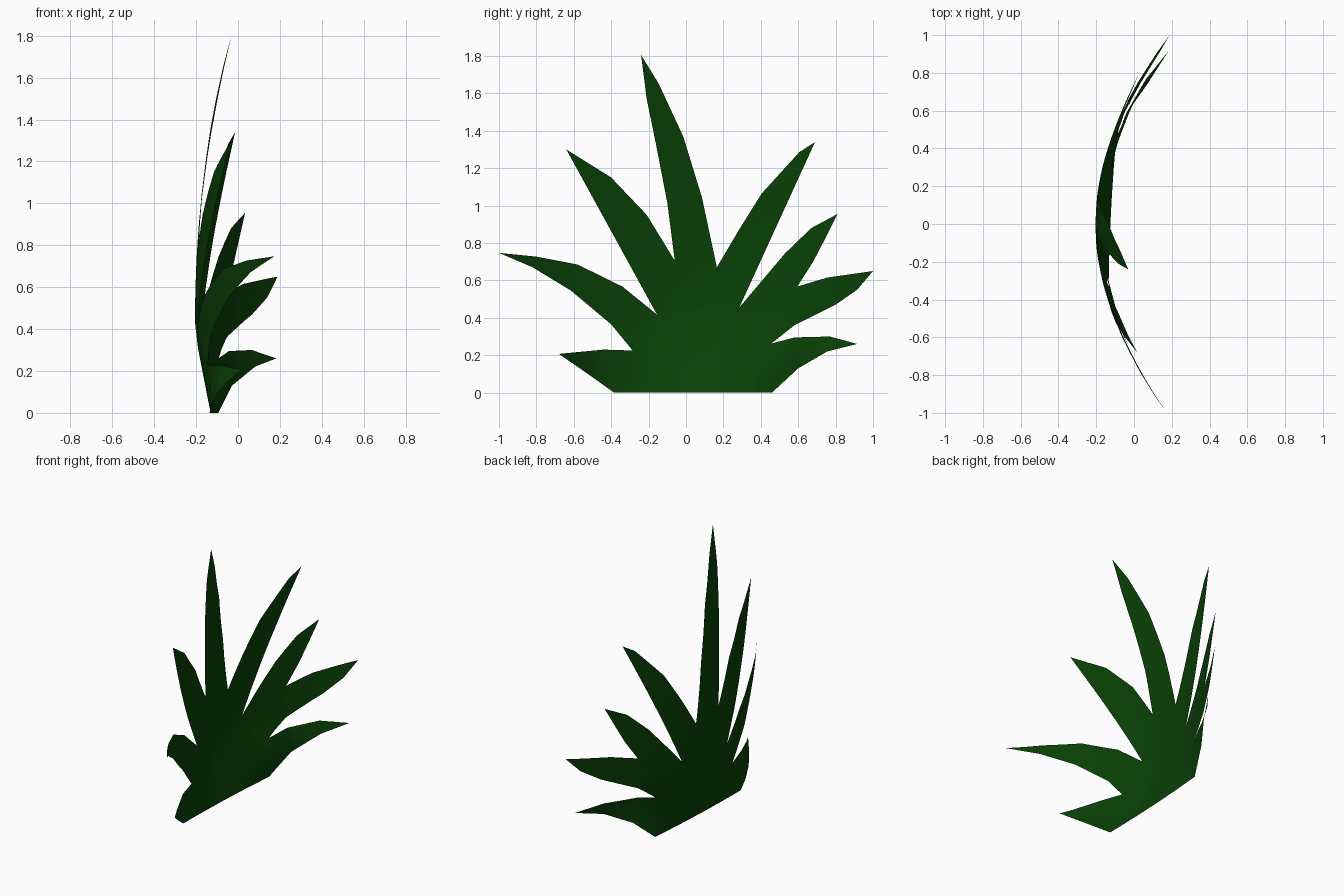
import bpy, bmesh
from mathutils import Vector

cube = bpy.data.objects.get("Cube")
if cube:
    bpy.data.objects.remove(cube, do_unlink=True)

# Dark green leaf material
mat = bpy.data.materials.new("dark green leaf")
mat.use_nodes = True
green = (0.003, 0.053, 0.002, 1.0)
mat.diffuse_color = green
bsdf = mat.node_tree.nodes["Principled BSDF"]
bsdf.inputs["Base Color"].default_value = green
bsdf.inputs["Roughness"].default_value = 0.8

# Flat (y, z) outline, one row per leaf; each row ends at the notch after the leaf
leaves = [
    [(.46, 0), (.60, .13), (.755, .22), (.915, .26), (.77, .30), (.58, .295), (.455, .262)],
    [(.58, .36), (.80, .47), (.915, .55), (1, .65), (.755, .615), (.595, .567)],
    [(.68, .70), (.75, .835), (.81, .955), (.67, .88), (.53, .745), (.285, .455)],
    [(.69, 1.34), (.605, 1.285), (.405, 1.065), (.28, .865), (.165, .67)],
    [(.085, 1.045), (-.015, 1.37), (-.145, 1.65), (-.24, 1.805), (-.21, 1.57),
     (-.16, 1.325), (-.10, 1.015), (-.06, .705)],
    [(-.21, .95), (-.40, 1.15), (-.64, 1.30), (-.155, .417)],
    [(-.34, .567), (-.58, .685), (-.80, .727), (-1, .747), (-.82, .67),
     (-.615, .545), (-.40, .365), (-.285, .225)],
    [(-.44, .23), (-.68, .207), (-.525, .10), (-.385, 0)],
]


def bend(y, z):
    """Depth of the curved leaf fan: tips curl forward, the foot is nearly straight."""
    curl = min(.43, .05 + 2 * z) - .2 * max(0, z - .45)
    foot = .08 * (max(0, .42 - z) / .42) ** 1.3
    tilt = .045 * y * max(0, 1 - z / .3)
    lean = .09 * max(0, z - .45) ** 2
    return -.205 + curl * y * y + foot + tilt + lean


def triangulate():
    bm.normal_update()
    bmesh.ops.triangulate(bm, faces=bm.faces[:])


def slice_sheet(point, normal):
    bmesh.ops.bisect_plane(bm, geom=bm.verts[:] + bm.edges[:] + bm.faces[:],
                           dist=1e-4, plane_co=Vector(point), plane_no=Vector(normal))


# Fill the outline, slice it into strips, then bend the sheet
bm = bmesh.new()
bm.faces.new([bm.verts.new((0, y, z)) for leaf in leaves for y, z in leaf])
triangulate()
for i in range(-6, 7):
    slice_sheet((0, i * .15, 0), (0, 1, 0))
for i in range(1, 12):
    slice_sheet((0, 0, i * .15), (0, 0, 1))
triangulate()
for v in bm.verts:
    v.co.x = bend(v.co.y, v.co.z)
for f in bm.faces:
    f.smooth = True
bm.normal_update()

mesh = bpy.data.meshes.new("leaf_fan")
bm.to_mesh(mesh)
bm.free()
mesh.materials.append(mat)
bpy.context.collection.objects.link(bpy.data.objects.new("leaf_fan", mesh))
